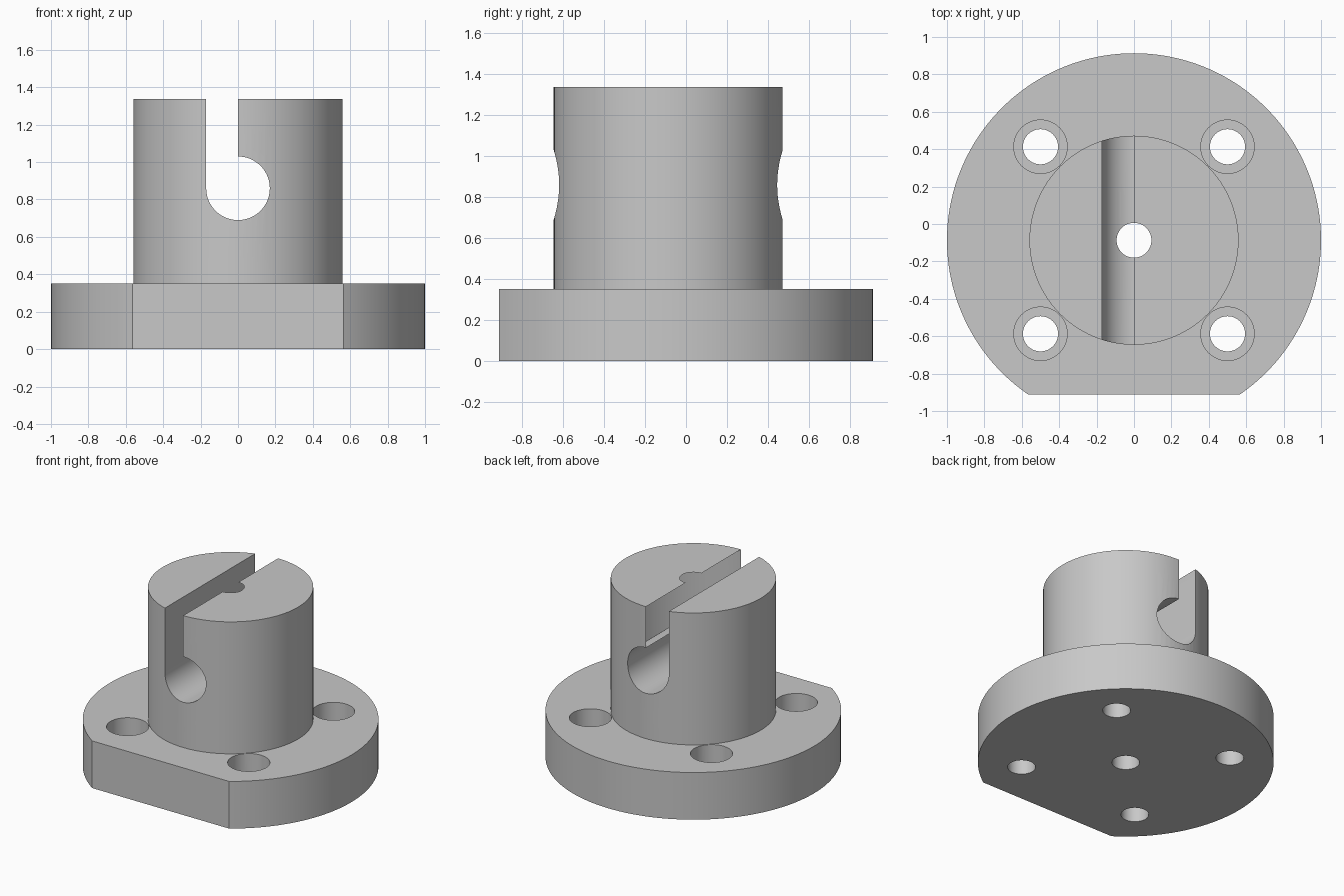
import bpy
import bmesh
from math import sin, cos, pi, asin, radians
from mathutils import Matrix, Vector

if "Cube" in bpy.data.objects:
    bpy.data.objects.remove(bpy.data.objects["Cube"])

CENTRE_Y = -0.087     # axis of the round body
FLANGE_TOP = 0.352
TOP = 1.337
BORE_Z = 0.86
BORE_R = 0.17

grey = bpy.data.materials.new("light_grey")
grey.use_nodes = True
colour = (0.58, 0.58, 0.58, 1)
grey.diffuse_color = colour
grey.node_tree.nodes["Principled BSDF"].inputs["Base Color"].default_value = colour


def arc(radius, start, end, steps, cx=0, cy=0):
    angles = [start + (end - start) * i / steps for i in range(steps + 1)]
    return [(cx + radius * cos(a), cy + radius * sin(a)) for a in angles]


def circle(radius, cx=0, cy=CENTRE_Y, steps=96):
    return arc(radius, 0, 2 * pi, steps, cx, cy)[:-1]


def prism(name, outline, low, high, upright=False):
    """Extrude an outline along z, or an x-z outline along y when upright."""
    bm = bmesh.new()
    face = bm.faces.new([bm.verts.new((x, y, low)) for x, y in outline])
    side = bmesh.ops.extrude_face_region(bm, geom=[face])["geom"]
    moved = [v for v in side if isinstance(v, bmesh.types.BMVert)]
    bmesh.ops.translate(bm, verts=moved, vec=Vector((0, 0, high - low)))
    if upright:
        bm.transform(Matrix.Rotation(pi / 2, 4, "X"))
    bmesh.ops.recalc_face_normals(bm, faces=bm.faces[:])
    mesh = bpy.data.meshes.new(name)
    bm.to_mesh(mesh)
    bm.free()
    mesh.materials.append(grey)
    obj = bpy.data.objects.new(name, mesh)
    bpy.context.collection.objects.link(obj)
    return obj


def combine(target, other, operation):
    """Apply a boolean and discard the helper."""
    mod = target.modifiers.new(operation, "BOOLEAN")
    mod.operation = operation
    mod.solver = "EXACT"
    mod.object = other
    bpy.context.view_layer.objects.active = target
    bpy.ops.object.modifier_apply(modifier=mod.name)
    bpy.data.objects.remove(other)


# Round flange with a flat on its front edge
flat = asin(0.825)
body = prism("flanged_holder", arc(1, -flat, pi + flat, 120, 0, CENTRE_Y), 0, FLANGE_TOP)

# Cylindrical boss
combine(body, prism("boss", circle(0.559), 0.15, TOP), "UNION")

# Cross bore opening into an offset slot
slot = [(0, 2)] + arc(BORE_R, pi / 2, -pi, 72, 0, BORE_Z) + [(-BORE_R, 2)]
combine(body, prism("slot_cutter", slot, -1, 1, upright=True), "DIFFERENCE")

# Central through hole
combine(body, prism("centre_cutter", circle(0.093, steps=48), -1, 2), "DIFFERENCE")

# Four counterbored bolt holes
for x in (-0.5, 0.5):
    for y in (CENTRE_Y - 0.5, CENTRE_Y + 0.5):
        combine(body, prism("bolt_cutter", circle(0.094, x, y, 48), -1, 1), "DIFFERENCE")
        combine(body, prism("counterbore_cutter", circle(0.143, x, y, 48), 0.15, 1), "DIFFERENCE")

# Smooth curved walls, sharp rims
body.select_set(True)
bpy.context.view_layer.objects.active = body
bpy.ops.object.shade_smooth_by_angle(angle=radians(30))
